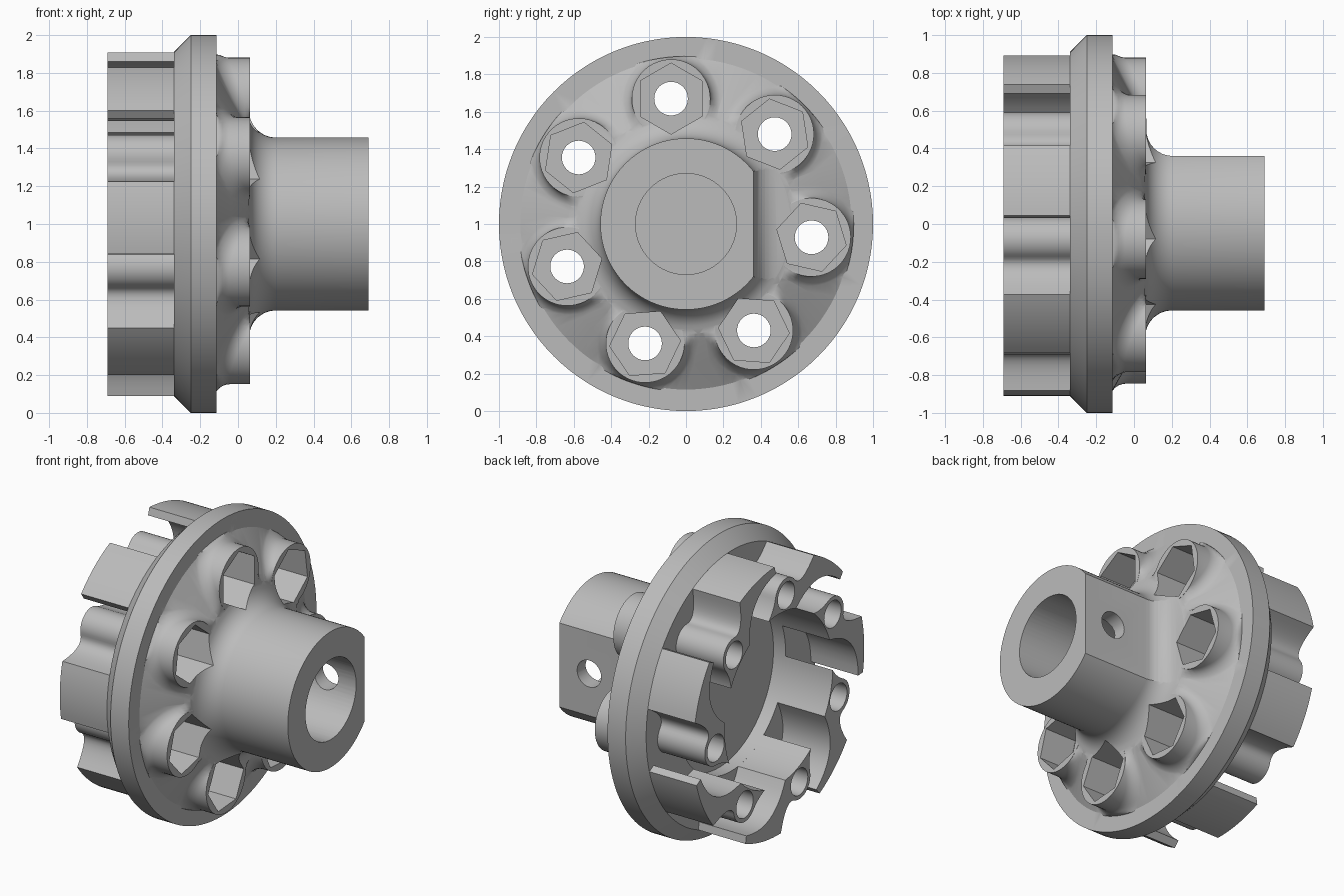
import bpy, bmesh
from math import sin, cos, radians, pi
from mathutils import Matrix, Vector

cube = bpy.data.objects.get("Cube")
if cube:
    bpy.data.objects.remove(cube, do_unlink=True)

COUNT = 7
STEP = 2 * pi / COUNT
FIRST = radians(96.8)        # angle of the top bolt, from +y toward +z
BOLT_R = 0.675
FACE_X = 0.063               # front plane of the bosses

grey = bpy.data.materials.new("plain grey")
grey.use_nodes = True
grey.diffuse_color = (0.5, 0.5, 0.5, 1)
grey.node_tree.nodes["Principled BSDF"].inputs["Base Color"].default_value = (0.5, 0.5, 0.5, 1)


def make(name, bm):
    bmesh.ops.remove_doubles(bm, verts=bm.verts, dist=1e-5)
    bmesh.ops.recalc_face_normals(bm, faces=bm.faces)
    mesh = bpy.data.meshes.new(name)
    bm.to_mesh(mesh)
    bm.free()
    obj = bpy.data.objects.new(name, mesh)
    bpy.context.scene.collection.objects.link(obj)
    mesh.materials.append(grey)
    return obj


def loft(name, rings):
    """Skin a stack of closed loops and cap both ends."""
    bm = bmesh.new()
    loops = [[bm.verts.new(p) for p in ring] for ring in rings]
    n = len(loops[0])
    for a, b in zip(loops, loops[1:]):
        for i in range(n):
            j = (i + 1) % n
            bm.faces.new((a[i], a[j], b[j], b[i]))
    bm.faces.new(loops[0])
    bm.faces.new(loops[-1])
    return make(name, bm)


def prism(name, y, z, r, x0, x1, sides=32, turn=0.0):
    """Prism or cylinder along x."""
    def ring(x):
        return [(x, y + r * cos(turn + 2 * pi * i / sides),
                 z + r * sin(turn + 2 * pi * i / sides)) for i in range(sides)]
    return loft(name, [ring(x0), ring(x1)])


def lathe(name, profile, steps=112):
    """Spin an (x, radius) profile around the main axis."""
    bm = bmesh.new()
    verts = [bm.verts.new((x, r, 1)) for x, r in profile]
    edges = [bm.edges.new(pair) for pair in zip(verts, verts[1:])]
    bmesh.ops.spin(bm, geom=verts + edges, cent=(0, 0, 1), axis=(1, 0, 0),
                   angle=2 * pi, steps=steps, use_duplicate=False)
    return make(name, bm)


def combine(target, tool, operation):
    mod = target.modifiers.new("cut", 'BOOLEAN')
    mod.operation = operation
    mod.solver = 'EXACT'
    mod.object = tool
    bpy.context.view_layer.update()
    graph = bpy.context.evaluated_depsgraph_get()
    mesh = bpy.data.meshes.new_from_object(target.evaluated_get(graph))
    target.modifiers.clear()
    target.data = mesh
    bpy.data.objects.remove(tool, do_unlink=True)


def cone(r):
    """Height of the sloped flange face at a radius."""
    return min(FACE_X, max(-0.115, -0.115 + (0.88 - r) * 0.6))


def polar(r, a):
    return Vector((r * cos(a), r * sin(a)))


def bend(start, control, end, n=10):
    """Curved side, without its first point."""
    return [start * (1 - t) ** 2 + control * 2 * t * (1 - t) + end * t * t
            for t in (i / n for i in range(1, n + 1))]


def arc(r, a0, a1, n=10):
    """Arc about the main axis, angles in degrees, without its first point."""
    return [polar(r, radians(a0 + (a1 - a0) * i / n)) for i in range(1, n + 1)]


# Hub: rear recess, flange rim, sloped face, fillet and shaft
profile = [(-0.25, 0), (-0.25, 0.575), (-0.34, 0.575), (-0.34, 0.91), (-0.25, 1),
           (-0.115, 1), (-0.115, 0.885), (cone(0.75), 0.75), (cone(0.63), 0.63),
           (0.055, 0.59)]
for i in range(2, 13):
    a = pi / 2 * i / 12
    profile.append((0.2 - 0.14 * cos(a), 0.598 - 0.14 * sin(a)))
profile += [(0.692, 0.458), (0.692, 0)]
hub = lathe("hub_and_flange", profile)


# Bosses with a fillet that follows the sloped face
def boss(angle):
    c = polar(BOLT_R, angle)

    def ring(offset, height):
        pts = []
        for i in range(48):
            p = c + polar(0.21 + offset, 2 * pi * i / 48 + angle)
            if p.length > 0.897:
                p *= 0.897 / p.length
            pts.append((height(p.length), p.x, p.y + 1))
        return pts

    fillet = 0.07
    rings = [ring(0, lambda r: FACE_X)]
    for k in range(6, -1, -1):
        t = pi / 2 * k / 6
        lift = fillet * (1 - cos(t)) - 0.003
        top = FACE_X - 0.001 * (7 - k)
        rings.append(ring(fillet * (1 - sin(t)),
                          lambda r, lift=lift, top=top: min(top, cone(r) + lift)))
    rings.append(ring(fillet, lambda r: -0.2))
    return loft("boss", rings)


angles = [FIRST + k * STEP for k in range(COUNT)]
for a in angles:
    combine(hub, boss(a), 'UNION')

# Flat on the shaft, with a rounded foot
outline = [(1, 1), (1, 0.36)]
for i in range(9):
    t = pi / 2 * i / 8
    outline.append((0.205 - 0.14 * sin(t), 0.5 - 0.14 * cos(t)))
outline.append((0.065, 1))
flat = loft("flat_cutter", [[(x, y, z) for x, y in outline] for z in (0.4, 1.6)])
combine(hub, flat, 'DIFFERENCE')

# Shaft bore and set screw hole
combine(hub, prism("bore_cutter", 0, 1, 0.27, 0.0, 1, 64), 'DIFFERENCE')
screw = prism("screw_cutter", 0, 0, 0.09, 0.1, 0.7)
screw.data.transform(Matrix.Translation((0.47, 0, 1)) @ Matrix.Rotation(pi / 2, 4, 'Z'))
combine(hub, screw, 'DIFFERENCE')

# Hexagon pockets and bolt holes
for a in angles:
    p = polar(BOLT_R, a)
    combine(hub, prism("hex_cutter", p.x, p.y + 1, 0.19, -0.17, 0.4, 6, a - radians(6.8)),
            'DIFFERENCE')
    combine(hub, prism("hole_cutter", p.x, p.y + 1, 0.09, -0.6, 0.3), 'DIFFERENCE')


# Rear claws, drawn with the bolt tube on the first axis
def claw_outline():
    tube = Vector((BOLT_R, 0))
    # outer side of the tube, then the scallop up to the outer corner
    pts = [tube + polar(0.117, radians(280 + 125 * i / 14)) for i in range(15)]
    pts += bend(pts[-1], Vector((0.69, 0.152)), polar(0.91, radians(17.5)))
    # outer arc and blunt hooked tip
    pts += arc(0.91, 17.5, 41.8)
    tip = polar(0.86, radians(42.6))
    pts.append(tip)
    # hollow underside back to the inner bore
    pts += bend(tip, Vector((0.795, 0.325)), polar(0.575, radians(12)))
    # inner bore and the pointed fin behind the tube
    pts += arc(0.575, 12, -17.5)
    pts += bend(pts[-1], Vector((0.61, -0.125)), pts[0])[:-1]
    return pts


shape = claw_outline()
parts = [hub]
for k, a in enumerate(angles):
    turn = Matrix.Rotation(a, 2)
    pts = [turn @ p for p in shape]
    claw = loft("rear_claw_%d" % (k + 1),
                [[(x, p.x, p.y + 1) for p in pts] for x in (-0.692, -0.335)])
    c = polar(BOLT_R, a)
    combine(claw, prism("claw_hole_cutter", c.x, c.y + 1, 0.09, -0.8, -0.2), 'DIFFERENCE')
    parts.append(claw)

# Smooth curved walls, keep the edges crisp
for obj in bpy.context.selected_objects:
    obj.select_set(False)
for obj in parts:
    obj.select_set(True)
bpy.context.view_layer.objects.active = hub
bpy.ops.object.shade_smooth_by_angle(angle=radians(30))
